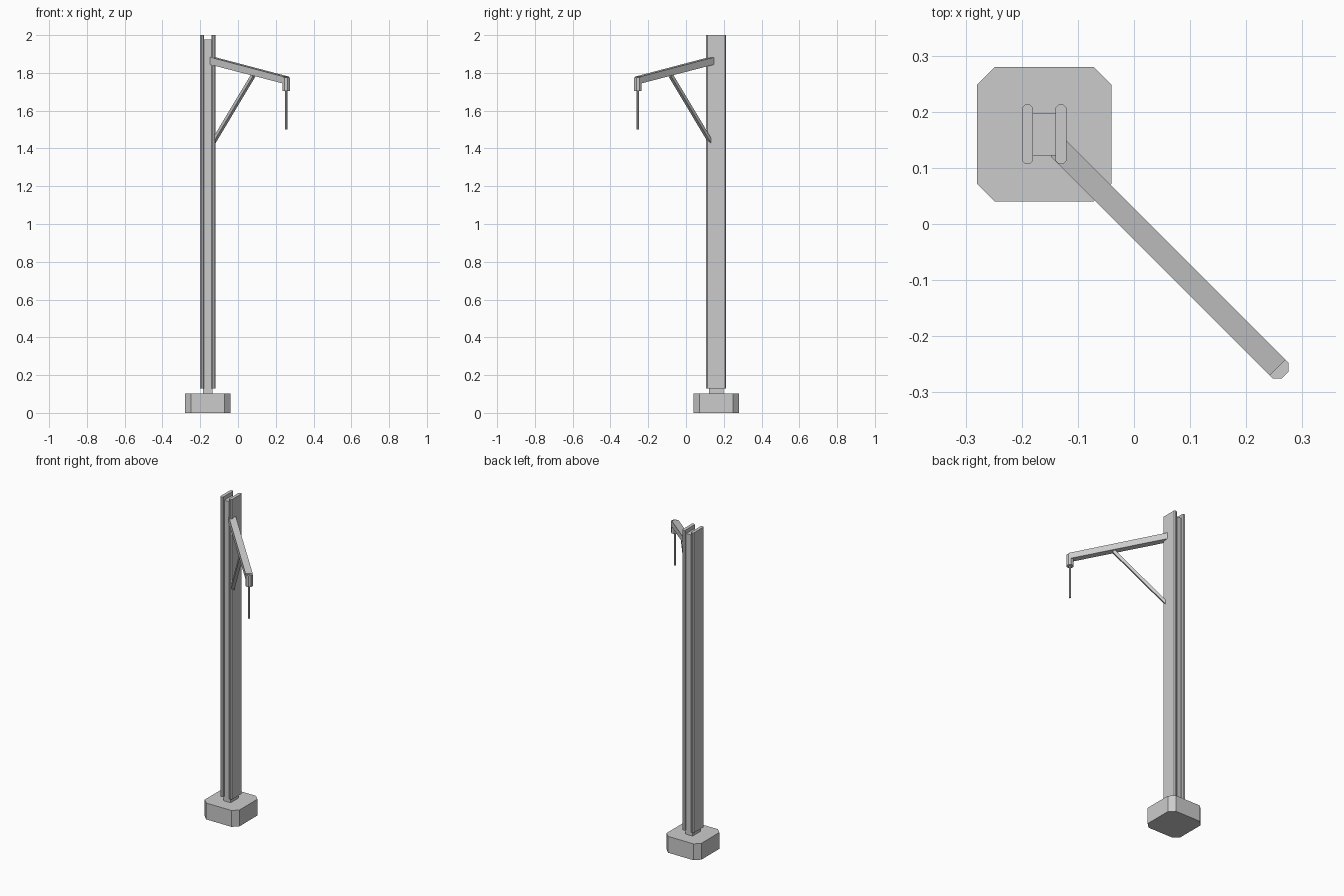
import bpy, bmesh
from math import pi
from mathutils import Matrix, Vector

cube = bpy.data.objects.get("Cube")
if cube:
    bpy.data.objects.remove(cube, do_unlink=True)

grey = bpy.data.materials.new("plain grey")
grey.use_nodes = True
COLOUR = (0.6, 0.6, 0.6, 1.0)
grey.diffuse_color = COLOUR
grey.node_tree.nodes["Principled BSDF"].inputs["Base Color"].default_value = COLOUR

DIAGONAL = Matrix.Rotation(-pi / 4, 4, 'Z')   # local x runs along the arm
POST = Vector((-0.16, 0.16))


def prism(name, points, depth, matrix=None):
    """Extrude a closed outline of 3D points along the depth vector."""
    bm = bmesh.new()
    face = bm.faces.new([bm.verts.new(p) for p in points])
    moved = bmesh.ops.extrude_face_region(bm, geom=[face])["geom"]
    bmesh.ops.translate(bm, vec=depth,
                        verts=[v for v in moved if isinstance(v, bmesh.types.BMVert)])
    bmesh.ops.recalc_face_normals(bm, faces=bm.faces)
    if matrix:
        bm.transform(matrix)
    mesh = bpy.data.meshes.new(name)
    bm.to_mesh(mesh)
    bm.free()
    mesh.materials.append(grey)
    obj = bpy.data.objects.new(name, mesh)
    bpy.context.collection.objects.link(obj)
    return obj


def upright(name, centre, hx, hy, z0, z1, c=0.0):
    """Vertical block with cut corners of size c."""
    x, y = centre
    pts = []
    for sx, sy in ((1, 1), (-1, 1), (-1, -1), (1, -1)):
        pair = [(x + sx * hx, y + sy * (hy - c), z0),
                (x + sx * (hx - c), y + sy * hy, z0)]
        if c == 0:
            pair = pair[:1]
        elif sx != sy:
            pair.reverse()
        pts += pair
    return prism(name, pts, (0, 0, z1 - z0))


def diagonal_bar(name, profile, half_width):
    """Side profile in the arm plane, given thickness across it."""
    pts = [(s, -half_width, z) for s, z in profile]
    return prism(name, pts, (0, 2 * half_width, 0), DIAGONAL)


# Footing block and H-section post
upright("footing", POST, 0.12, 0.12, 0, 0.102, 0.032)
upright("post_web", POST, 0.024, 0.038, 0.09, 1.976)
for side, name in ((-1, "right_flange"), (1, "left_flange")):
    upright(name, POST + Vector((side * 0.03, 0)), 0.01, 0.053, 0.13, 2.0, 0.006)

# Sloping arm and its brace, both on the diagonal
diagonal_bar("arm", [(-0.19, 1.844), (0.362, 1.743), (0.362, 1.78), (-0.19, 1.883)], 0.02)
diagonal_bar("brace", [(-0.178, 1.428), (0.118, 1.778), (0.118, 1.805), (-0.178, 1.455)], 0.01)

# Octagonal end fitting and hanging rod
TIP = Vector((0.255, -0.255))
upright("end_fitting", TIP, 0.02, 0.02, 1.704, 1.775, 0.0117)
upright("hanging_rod", TIP, 0.006, 0.006, 1.5, 1.72, 0.0035)
